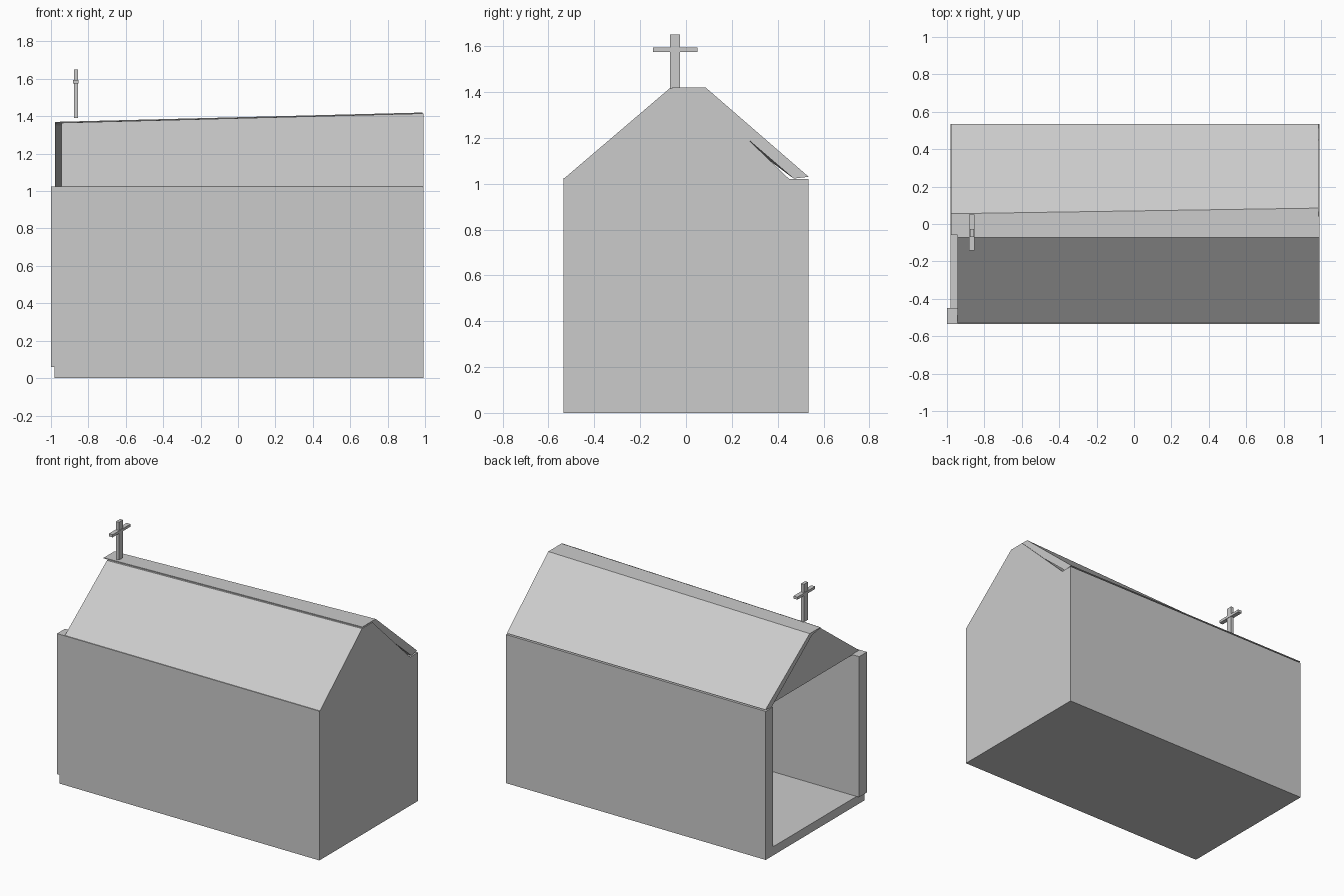
import bpy

if "Cube" in bpy.data.objects:
    bpy.data.objects.remove(bpy.data.objects["Cube"])


def loft(name, start, end, x0, x1):
    """Solid between two (y, z) outlines placed at x0 and x1."""
    n = len(start)
    verts = [(x0, y, z) for y, z in start] + [(x1, y, z) for y, z in end]
    faces = [tuple(range(n)), tuple(range(2 * n - 1, n - 1, -1))]
    faces += [(i, n + i, n + (i + 1) % n, (i + 1) % n) for i in range(n)]
    mesh = bpy.data.meshes.new(name)
    mesh.from_pydata(verts, [], faces)
    obj = bpy.data.objects.new(name, mesh)
    bpy.context.collection.objects.link(obj)
    bpy.context.view_layer.objects.active = obj
    obj.select_set(True)
    bpy.ops.object.mode_set(mode='EDIT')
    bpy.ops.mesh.select_all(action='SELECT')
    bpy.ops.mesh.normals_make_consistent(inside=False)
    bpy.ops.object.mode_set(mode='OBJECT')
    obj.select_set(False)
    return obj


def box(name, x0, x1, y0, y1, z0, z1):
    outline = [(y0, z0), (y1, z0), (y1, z1), (y0, z1)]
    return loft(name, outline, outline, x0, x1)


W = 0.535

# Floor and three walls, open at the -x end
box("floor", -0.98, 0.99, -W, W, 0.0, 0.06)
box("front_wall", -1.0, 0.99, -W, -0.45, 0.06, 1.025)
box("back_wall", -0.98, 0.99, 0.455, W, 0.06, 1.02)
box("end_wall", 0.92, 0.993, -W, W, 0.0, 1.02)


# Roof body, with a ridge that rises toward +x
def body(ridge):
    return [(-W, 1.02), (-0.072, ridge), (0.04, ridge), (0.45, 1.02)]


loft("roof_body", body(1.365), body(1.415), -0.945, 0.993)


# Overhanging back roof panel that also caps the ridge
def panel(ridge, back):
    return [(-0.06, ridge - 0.005), (-0.06, ridge), (back, ridge), (W, 1.03),
            (0.47, 1.022), (0.03, ridge - 0.02)]


loft("back_roof_panel", panel(1.37, 0.055), panel(1.42, 0.085), -0.978, 0.987)

# Cross above the open end
box("cross_post", -0.877, -0.855, -0.07, -0.026, 1.39, 1.65)
box("cross_arm", -0.881, -0.852, -0.143, 0.05, 1.575, 1.593)
